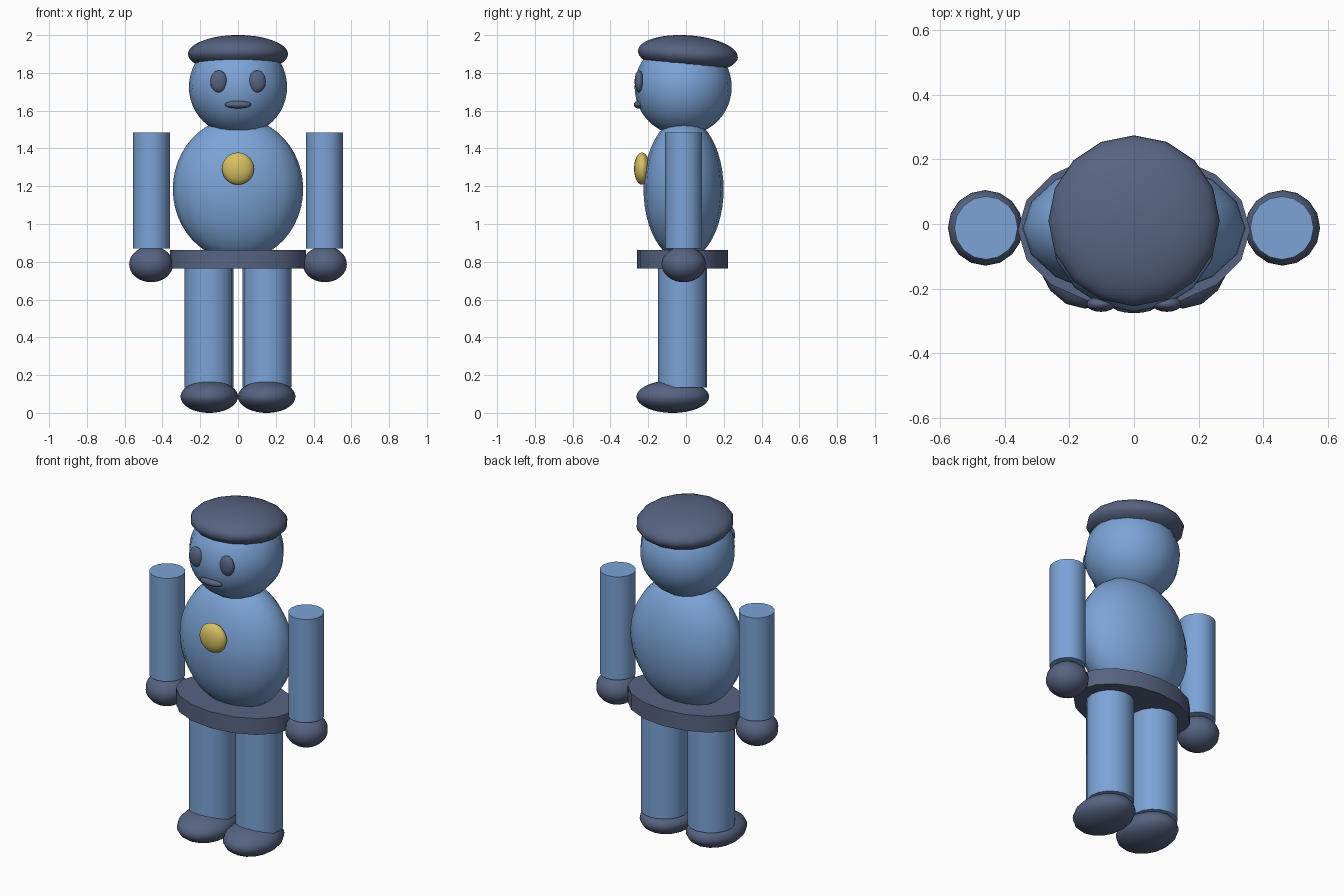
import bpy
import math

cube = bpy.data.objects.get("Cube")
if cube:
    bpy.data.objects.remove(cube, do_unlink=True)


def material(name, rgb):
    m = bpy.data.materials.new(name)
    m.use_nodes = True
    color = (*rgb, 1.0)
    m.diffuse_color = color
    for node in m.node_tree.nodes:
        if node.type == "BSDF_PRINCIPLED":
            node.inputs["Base Color"].default_value = color
    return m


BLUE = material("light blue", (0.20, 0.37, 0.68))
NAVY = material("slate navy", (0.095, 0.125, 0.22))
GOLD = material("gold", (0.68, 0.53, 0.13))


def finish(name, mat, scale, tilt=0.0):
    obj = bpy.context.object
    obj.name = name
    obj.scale = scale
    obj.rotation_euler.x = math.radians(tilt)
    obj.data.materials.append(mat)
    bpy.ops.object.transform_apply(location=False, rotation=True, scale=True)
    return obj


def ellipsoid(name, mat, center, radii, tilt=0.0):
    bpy.ops.mesh.primitive_uv_sphere_add(segments=16, ring_count=24, radius=1, location=center)
    finish(name, mat, radii, tilt)
    bpy.ops.object.shade_smooth()


def cylinder(name, mat, x, y, bottom, top, rx, ry):
    bpy.ops.mesh.primitive_cylinder_add(vertices=16, radius=1, depth=1,
                                        location=(x, y, (bottom + top) / 2))
    finish(name, mat, (rx, ry, top - bottom))
    bpy.ops.object.shade_smooth_by_angle(angle=math.radians(40))


# Head, cap and torso
ellipsoid("head", BLUE, (0, -0.015, 1.725), (0.26, 0.257, 0.257))
ellipsoid("cap", NAVY, (0, 0.01, 1.9), (0.265, 0.265, 0.099), -4)
ellipsoid("torso", BLUE, (0, -0.013, 1.185), (0.345, 0.212, 0.378))
cylinder("belt", NAVY, 0, -0.018, 0.765, 0.862, 0.36, 0.241)

# Face and chest badge
ellipsoid("mouth", NAVY, (0, -0.252, 1.632), (0.07, 0.024, 0.02))
ellipsoid("badge", GOLD, (0, -0.233, 1.293), (0.085, 0.042, 0.085))

# Paired parts
for side, s in (("left", 1), ("right", -1)):
    ellipsoid(side + "_eye", NAVY, (s * 0.102, -0.248, 1.755), (0.045, 0.024, 0.058))
    cylinder(side + "_arm", BLUE, s * 0.458, -0.012, 0.87, 1.485, 0.098, 0.098)
    ellipsoid(side + "_hand", NAVY, (s * 0.46, -0.012, 0.787), (0.116, 0.117, 0.095))
    cylinder(side + "_leg", BLUE, s * 0.153, -0.018, 0.135, 0.8, 0.13, 0.13)
    ellipsoid(side + "_foot", NAVY, (s * 0.152, -0.07, 0.086), (0.152, 0.192, 0.086))
